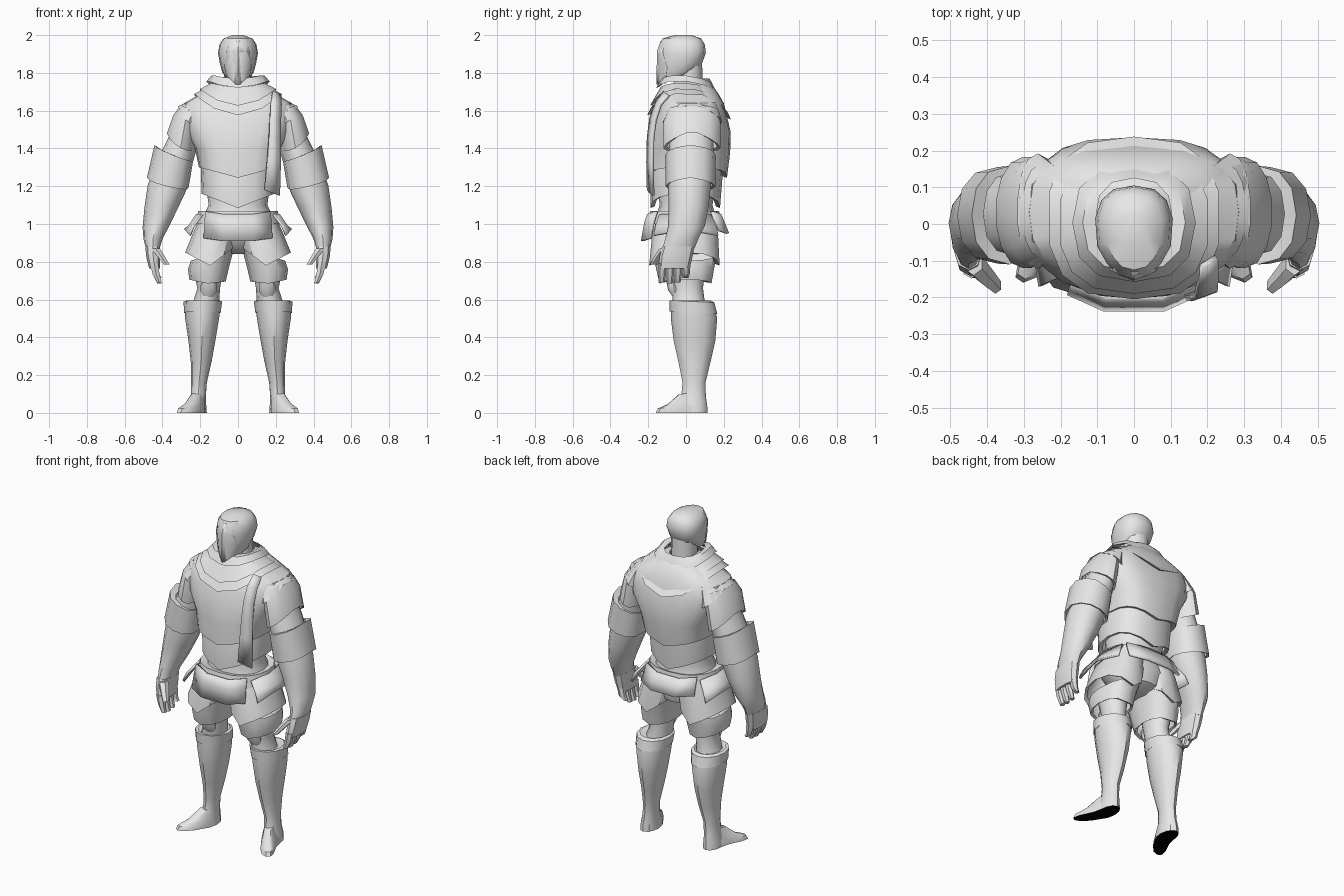
import bpy, bmesh, math


def material(name, v):
    m = bpy.data.materials.new(name)
    m.diffuse_color = (v, v, v, 1)
    return m


grey, black = material("light_grey", 0.8), material("sole_black", 0.0)


def finish(name, bm, mirror=False, thick=0):
    bmesh.ops.recalc_face_normals(bm, faces=bm.faces)
    for f in bm.faces:  # ground-contact faces are the black soles
        f.material_index = int(all(v.co.z < .001 for v in f.verts))
    me = bpy.data.meshes.new(name)
    bm.to_mesh(me)
    bm.free()
    me.materials.append(grey)
    me.materials.append(black)
    ob = bpy.data.objects.new(name, me)
    bpy.context.collection.objects.link(ob)
    if thick:
        m = ob.modifiers.new("thickness", 'SOLIDIFY')
        m.thickness, m.offset = thick, 0
    if mirror:
        m = ob.modifiers.new("mirror", 'MIRROR')
        m.use_mirror_merge = False
    return ob


def loft(name, rings, n=12, mirror=False, lip=False, power=2.0, shape=None, curve=1):
    """Skin rings (x0, x1, y0, y1, z, x slope, y slope, vee depth, arch depth); lip folds the hem in."""
    rings = [tuple(r) + (0,) * (9 - len(r)) for r in rings]
    if lip:
        x0, x1, y0, y1, z, *rest = rings[-1]
        dx, dy = (x1 - x0) * .06, (y1 - y0) * .06
        rings.append((x0 + dx, x1 - dx, y0 + dy, y1 - dy, z + .008, *rest))
    bm = bmesh.new()
    loops = []
    for x0, x1, y0, y1, z, sx, sy, vee, arch in rings:
        rx, ry, row = (x1 - x0) / 2, (y1 - y0) / 2, []
        for i in range(n):
            a = 2 * math.pi * i / n
            c, s = math.sin(a), -math.cos(a)
            dx = rx * math.copysign(abs(c) ** (2 / power), c)
            dy = ry * math.copysign(abs(s) ** (2 / power), s)
            drop = vee * (1 - (abs(dx) / rx) ** curve) + arch * abs(dy) / ry
            p = ((x0 + x1) / 2 + dx, (y0 + y1) / 2 + dy, z + sx * dx + sy * dy - drop)
            row.append(bm.verts.new(shape(*p) if shape else p))
        loops.append(row)
    for a, b in zip(loops, loops[1:]):
        for i in range(n):
            bm.faces.new((a[i], a[(i + 1) % n], b[(i + 1) % n], b[i]))
    if not lip:
        bm.faces.new(loops[0])
        bm.faces.new(loops[-1])
    return finish(name, bm, mirror)


def panel(name, rows, thick=.012, mirror=False):
    """Thin plate from a grid of points."""
    bm = bmesh.new()
    g = [[bm.verts.new(p) for p in r] for r in rows]
    for a, b in zip(g, g[1:]):
        for i in range(len(a) - 1):
            bm.faces.new((a[i], a[i + 1], b[i + 1], b[i]))
    return finish(name, bm, mirror, thick)


def sym(x0, *rest):
    return (-x0, x0, *rest)


# Head: narrower toward the face
def face_taper(x, y, z):
    return x * (1 - 2.6 * max(0, -.04 - y)), y, z


loft("head", [sym(.062, -.145, .0, 1.765, 0, .2), sym(.085, -.148, .05, 1.80, 0, .1),
              sym(.098, -.15, .085, 1.85), sym(.108, -.15, .105, 1.905),
              sym(.10, -.14, .10, 1.95), sym(.078, -.125, .08, 1.982),
              sym(.03, -.06, .03, 2.0)], n=14, power=2.5, shape=face_taper)
panel("face_plate", [[(-.045, -.105, 1.968), (0, -.130, 1.968), (.045, -.105, 1.968)],
                     [(-.06, -.125, 1.91), (0, -.150, 1.915), (.06, -.125, 1.91)],
                     [(-.07, -.10, 1.83), (0, -.151, 1.83), (.07, -.10, 1.83)],
                     [(-.05, -.11, 1.745), (0, -.152, 1.738), (.05, -.11, 1.745)]], .008)
loft("neck", [sym(.075, -.06, .09, 1.70), sym(.075, -.05, .085, 1.86)])

# Scarf: three stacked collars and a hanging tail
loft("collar_inner", [sym(.105, -.10, .125, 1.775, 0, -.05), sym(.14, -.13, .14, 1.785, 0, -.1, .03),
                      sym(.168, -.158, .165, 1.755, 0, -.1, .05)], lip=True, power=2.5, curve=2)
loft("collar_middle", [sym(.145, -.135, .14, 1.745, 0, -.06, .03),
                       sym(.205, -.19, .20, 1.715, 0, -.06, .10)], n=14, lip=True, power=2.6, curve=2)
loft("collar_outer", [sym(.185, -.165, .18, 1.715, 0, -.05, .075),
                      sym(.235, -.205, .238, 1.69, 0, -.05, .125)], n=14, lip=True, power=2.7, curve=2)
panel("scarf_tail", [[(x0, y, z), (x1, y + .025, z2)] for x0, x1, y, z, z2 in
                     [(.185, .225, -.115, 1.70, 1.68), (.175, .228, -.16, 1.64, 1.63),
                      (.17, .225, -.187, 1.56, 1.55), (.165, .225, -.20, 1.46, 1.46),
                      (.155, .225, -.203, 1.33, 1.33), (.14, .22, -.20, 1.18, 1.15)]], thick=.016)

# Torso layers
loft("chest_tunic", [sym(.07, -.06, .10, 1.755), sym(.13, -.08, .14, 1.735),
                     sym(.205, -.105, .175, 1.685), sym(.285, -.135, .20, 1.64),
                     sym(.302, -.16, .217, 1.57), sym(.28, -.188, .236, 1.49),
                     sym(.228, -.20, .234, 1.40, 0, 0, .02),
                     sym(.207, -.203, .217, 1.30, 0, 0, .055)], n=20, lip=True, power=2.9)
loft("lower_tunic", [sym(.195, -.175, .195, 1.32), sym(.197, -.188, .195, 1.27),
                     sym(.192, -.188, .18, 1.16, 0, 0, .075)], n=16, lip=True, power=2.4)
loft("waist", [sym(.17, -.15, .16, 1.20), sym(.155, -.14, .14, 1.10),
               sym(.19, -.16, .16, 1.03)], n=16, power=2.2)

# Belt and hanging flaps
loft("belt", [sym(.17, -.15, .15, 1.06), sym(.21, -.19, .175, 1.07),
              sym(.225, -.205, .185, 1.00)], n=16, lip=True, power=2.3)


def flap(name, s, y_top, y_low, z_low):
    cols = (-1, -.45, .45, 1)
    panel(name, [[(c * w, s * (y - (.045 if abs(c) == 1 else 0)), z + (.015 if abs(c) == 1 else 0))
                  for c in cols] for w, y, z in
                 ((.17, y_top, 1.05), (.175, (y_top + y_low) / 2, 1.0), (.18, y_low, z_low))], .014)


flap("front_flap", -1, .20, .232, .91)
flap("back_flap", 1, .18, .222, .95)
panel("side_flap", [[(.19, -.14, 1.05), (.215, 0, 1.05), (.19, .13, 1.05)],
                    [(.235, -.16, .99), (.255, 0, .99), (.235, .16, .99)],
                    [(.255, -.17, .94), (.28, 0, .97), (.255, .17, .94)]], .014, True)

# Skirt, shorts and legs
loft("hips", [sym(.19, -.16, .155, 1.0), sym(.21, -.16, .165, .95),
              sym(.15, -.11, .14, .87), sym(.05, -.05, .08, .84)], n=14)
loft("skirt", [(.0, .20, -.15, .155, 1.04), (.0, .235, -.18, .17, .96, 0, 0, .02),
               (.015, .28, -.195, .178, .865, -.12, 0, .085)], mirror=True, lip=True, power=2.3)
loft("shorts", [(.02, .25, -.165, .165, .84, -.3), (.045, .265, -.16, .15, .77, -.1),
                (.065, .257, -.14, .135, .70, .05, 0, .015)], mirror=True, lip=True, power=2.3)
loft("knee", [(.08, .235, -.09, .10, .75), (.095, .215, -.075, .09, .66),
              (.10, .24, -.07, .10, .58)], mirror=True)
loft("knee_pad", [(.115, .195, -.105, -.03, .70), (.11, .20, -.095, -.03, .65),
                  (.13, .19, -.06, -.02, .60)], n=8, mirror=True)
loft("boot", [(.11, .25, -.05, .11, .58, 0, 0), (.09, .283, -.08, .145, .59, 0, -.05),
              (.10, .28, -.08, .165, .50), (.12, .262, -.065, .155, .38),
              (.14, .25, -.04, .13, .27), (.165, .248, -.018, .103, .16),
              (.17, .25, -.025, .105, .09), (.168, .262, -.04, .112, .04),
              (.165, .265, -.05, .115, 0)], mirror=True)
loft("boot_cuff", [(.10, .27, -.07, .13, .595), (.084, .288, -.088, .15, .59, 0, -.05),
                   (.092, .286, -.086, .166, .53, 0, -.05)], mirror=True, lip=True)


# Foot: toes swing outward
def splay(x, y, z):
    return x + max(0, -y) * .55, y, z


loft("foot", [(.18, .24, -.04, .06, .105, 0, .15), (.172, .25, -.10, .09, .065, 0, .22),
              (.165, .262, -.15, .11, .03, 0, .05), (.163, .265, -.16, .115, 0)],
     mirror=True, power=2.5, shape=splay)

# Shoulders, sleeves and arms
loft("shoulder", [(.17, .27, -.08, .16, 1.645), (.205, .318, -.122, .192, 1.60, .7, 0, 0, .06)],
     n=14, mirror=True, lip=True, power=2.2)
loft("sleeve", [(.21, .305, -.09, .16, 1.61, .4), (.215, .345, -.12, .182, 1.54, .55),
                (.23, .378, -.12, .182, 1.452, .55, 0, 0, .05)], n=14, mirror=True, lip=True)
loft("arm", [(.20, .34, -.08, .15, 1.49, .3), (.225, .385, -.09, .145, 1.40, .3),
             (.255, .44, -.09, .14, 1.29, .25), (.275, .478, -.095, .13, 1.19, .15),
             (.315, .495, -.092, .12, 1.09), (.36, .505, -.095, .10, .99, -.1),
             (.40, .50, -.11, .065, .92), (.415, .488, -.125, .045, .87)], mirror=True)
loft("elbow_cuff", [(.25, .41, -.085, .14, 1.36, .4), (.237, .442, -.11, .158, 1.378, .4, 0, 0, .015),
                    (.262, .482, -.108, .155, 1.218, .25, 0, 0, .02)], mirror=True, lip=True, power=2.3)

# Hand, fingers and thumb
loft("palm", [(.412, .492, -.125, .045, .88), (.41, .488, -.14, .035, .83),
              (.412, .472, -.145, .02, .765)], n=10, mirror=True, power=2.5)
for i in range(4):
    y = -.125 + i * .042
    tip = (.69, .685, .69, .715)[i]
    loft("finger_%d" % (i + 1), [(.418, .468, y - .023, y + .023, .79),
                                 (.413, .455, y - .022, y + .019, .735),
                                 (.402, .43, y - .02, y + .012, tip)], n=6, mirror=True)
loft("thumb", [(.41, .465, -.14, -.07, .87), (.385, .43, -.168, -.105, .83),
               (.36, .395, -.19, -.145, .785)], n=6, mirror=True)

# Smooth shading with sharp hems
for ob in bpy.data.objects:
    ob.select_set(True)
    bpy.context.view_layer.objects.active = ob
bpy.ops.object.shade_smooth_by_angle(angle=math.radians(40))
